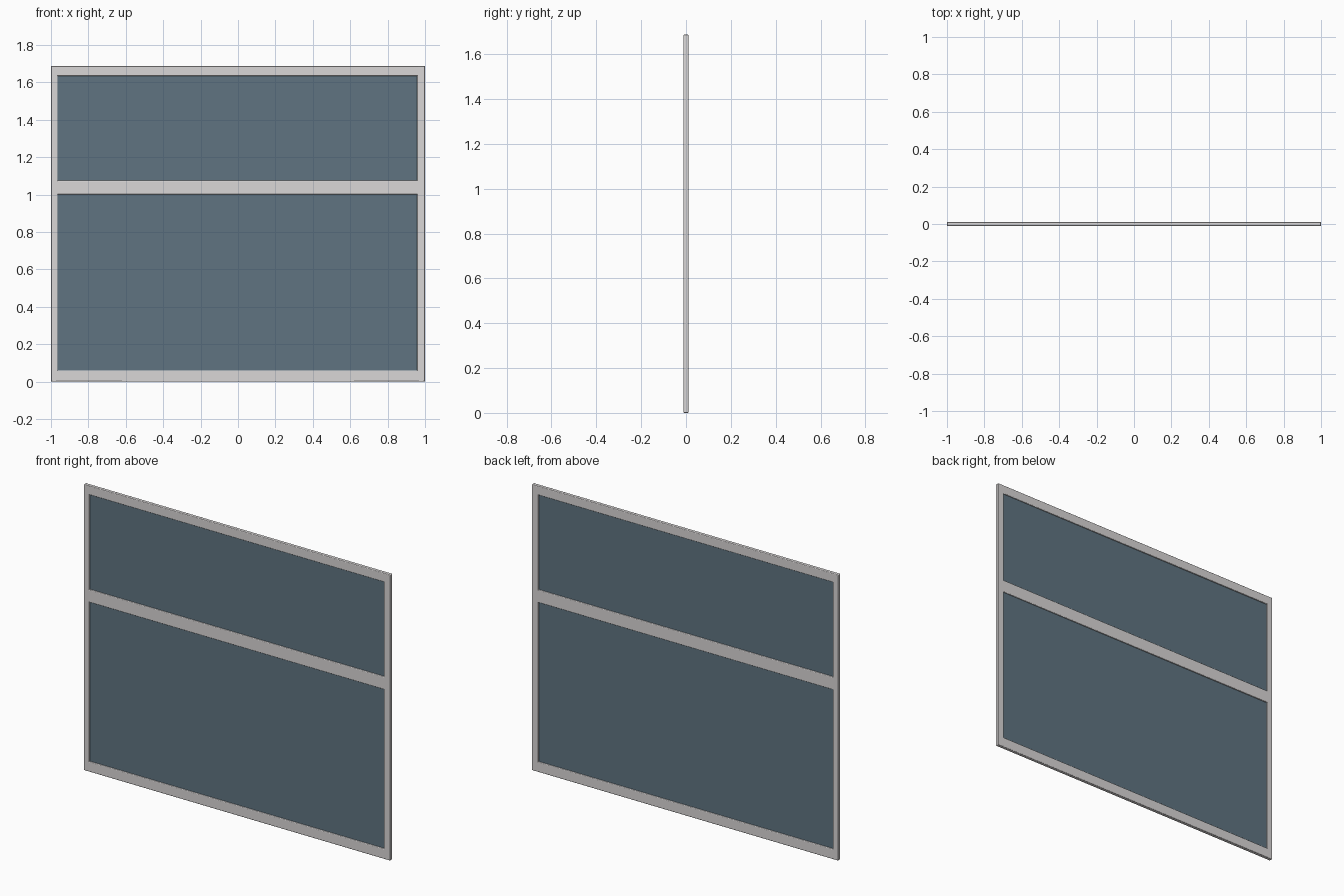
import bpy

if "Cube" in bpy.data.objects:
    bpy.data.objects.remove(bpy.data.objects["Cube"])

# Overall size
HALF_W, HEIGHT, DEPTH = 1.0, 1.687, 0.022
STILE = 0.036


def material(name, rgb):
    m = bpy.data.materials.new(name)
    m.diffuse_color = (*rgb, 1.0)
    m.use_nodes = True
    m.node_tree.nodes["Principled BSDF"].inputs["Base Color"].default_value = m.diffuse_color
    return m


metal = material("light_grey_frame", (0.70, 0.68, 0.68))
glass = material("blue_grey_glass", (0.115, 0.175, 0.22))


def box(name, x0, x1, z0, z1, depth, mat, bevel=0.0):
    bpy.ops.mesh.primitive_cube_add(size=1, location=((x0 + x1) / 2, 0, (z0 + z1) / 2))
    ob = bpy.context.object
    ob.name = name
    ob.scale = (x1 - x0, depth, z1 - z0)
    bpy.ops.object.transform_apply(location=False, rotation=False, scale=True)
    ob.data.materials.append(mat)
    if bevel:
        mod = ob.modifiers.new("rounded_edges", 'BEVEL')
        mod.width = bevel
        mod.segments = 3
        bpy.ops.object.shade_smooth_by_angle()
    return ob


# Upright stiles on both sides
for side, s in (("left", -1), ("right", 1)):
    a, b = sorted((s * HALF_W, s * (HALF_W - STILE - (0.006 if s > 0 else 0))))
    box(side + "_stile", a, b, 0, HEIGHT, DEPTH, metal, 0.004)

# Horizontal rails
for name, z0, z1 in (("bottom_rail", 0.0, 0.06),
                     ("middle_rail", 1.0, 1.075),
                     ("top_rail", 1.634, HEIGHT)):
    box(name, -HALF_W + 0.004, HALF_W - 0.004, z0, z1, DEPTH - 0.0004, metal, 0.004)

# Recessed panes
x0, x1 = -HALF_W + STILE / 2, HALF_W - STILE / 2
box("lower_pane", x0, x1, 0.03, 1.03, 0.008, glass)
box("upper_pane", x0, x1, 1.045, 1.66, 0.008, glass)
